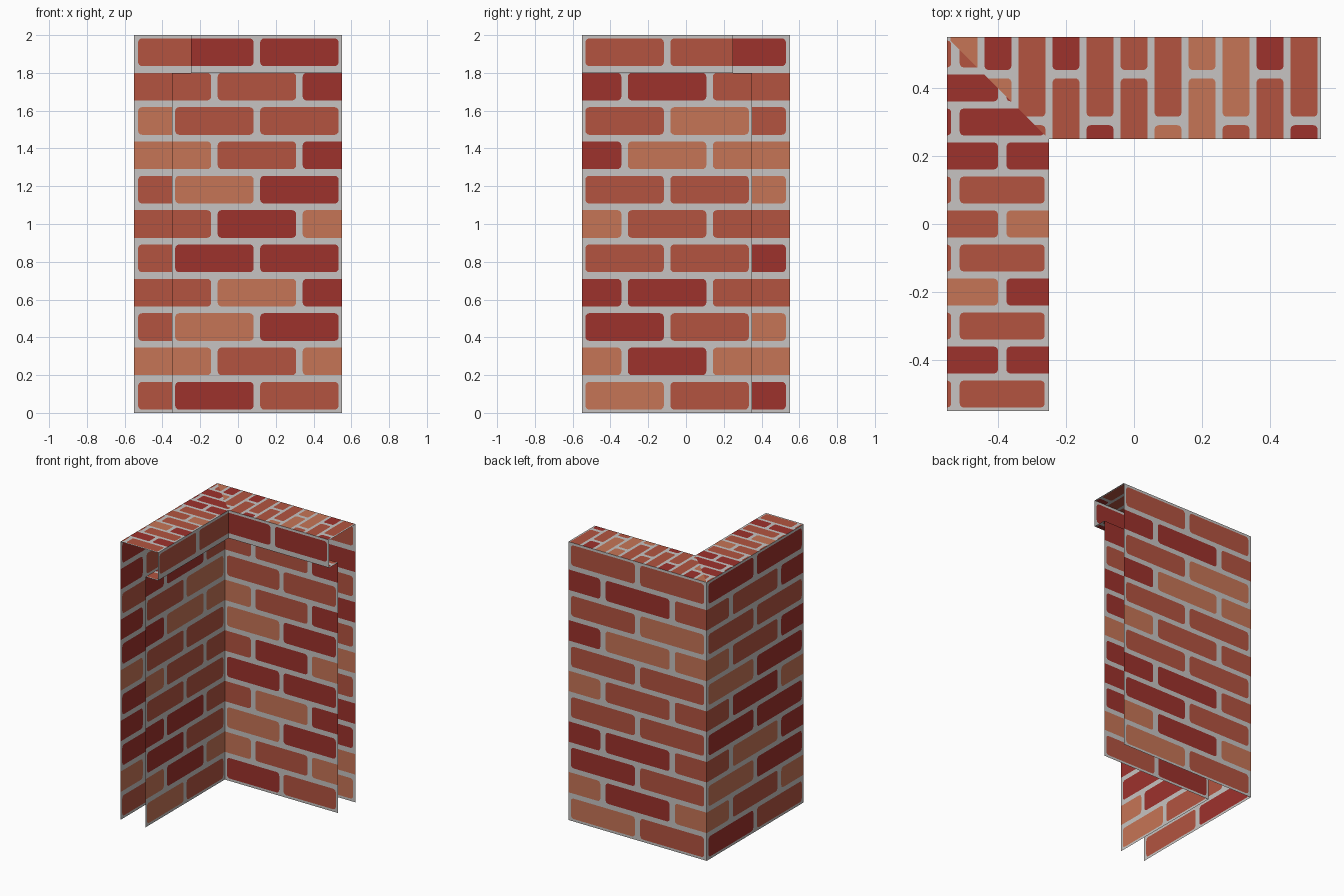
import bpy, bmesh, math
from mathutils import Vector, Matrix

if "Cube" in bpy.data.objects:
    bpy.data.objects.remove(bpy.data.objects["Cube"])


# Flat colours (sRGB turned into linear)
def material(name, rgb):
    mat = bpy.data.materials.new(name)
    lin = [((c / 255 + 0.055) / 1.055) ** 2.4 for c in rgb]
    mat.diffuse_color = (*lin, 1)
    mat.use_nodes = True
    mat.node_tree.nodes["Principled BSDF"].inputs["Base Color"].default_value = mat.diffuse_color
    return mat


MATS = [material("mortar grey", (199, 196, 194)), material("brick red", (179, 84, 64)),
        material("dark brick red", (158, 50, 44)), material("light brick orange", (198, 117, 86))]
SLOT = {"M": 1, "D": 2, "L": 3}


def brick_cell(bm, u, v, w, h, mu, mv, rad, slot):
    """One rounded brick face with its mortar surround, in the xy plane."""
    arcs, n = [], 4
    corners = [(u, v), (u + w, v), (u + w, v + h), (u, v + h)]
    cu, cv = u + w / 2, v + h / 2
    for k in range(4):
        sx, sy = (-1, 1, 1, -1)[k], (-1, -1, 1, 1)[k]
        ox, oy = cu + sx * (w / 2 - mu - rad), cv + sy * (h / 2 - mv - rad)
        arc = []
        for j in range(n + 1):
            a = math.pi + k * math.pi / 2 + j / n * math.pi / 2
            arc.append(bm.verts.new((ox + rad * math.cos(a), oy + rad * math.sin(a), 0)))
        arcs.append(arc)
    outer = [bm.verts.new((x, y, 0)) for x, y in corners]
    bm.faces.new([p for arc in arcs for p in arc]).material_index = slot
    for k in range(4):
        nxt = (k + 1) % 4
        for a, b in zip(arcs[k], arcs[k][1:]):
            bm.faces.new((outer[k], b, a))
        bm.faces.new((outer[k], outer[nxt], arcs[nxt][0], arcs[k][-1]))


def cut(bm, co, no):
    bmesh.ops.bisect_plane(bm, geom=bm.verts[:] + bm.edges[:] + bm.faces[:], dist=1e-6,
                           plane_co=co, plane_no=no, clear_outer=True)


def panel(name, origin, ua, va, w, h, rows, urange, vrange, margin, rad, miter=None, flip=False):
    """Running-bond sheet: rows of 4-letter colour codes, trimmed to a rectangle."""
    bm = bmesh.new()
    for r, code in enumerate(rows):
        if (r + 1) * h <= vrange[0]:
            continue
        for i in range(-3, 4):
            u = (i - 0.5 * (r % 2)) * w
            if u + w > urange[0] and u < urange[1]:
                brick_cell(bm, u, r * h, w, h, *margin, rad, SLOT[code[(i + 2) % 4]])
    cut(bm, (urange[0], 0, 0), (-1, 0, 0))
    cut(bm, (urange[1], 0, 0), (1, 0, 0))
    cut(bm, (0, vrange[0], 0), (0, -1, 0))
    cut(bm, (0, vrange[1], 0), (0, 1, 0))
    ua, va = Vector(ua), Vector(va)
    rot = Matrix((ua, va, ua.cross(va))).transposed().to_4x4()
    bm.transform(Matrix.Translation(origin) @ rot)
    if miter:
        cut(bm, (0, 0, 0), miter)
    bmesh.ops.remove_doubles(bm, verts=bm.verts[:], dist=1e-5)
    if flip:
        bmesh.ops.reverse_faces(bm, faces=bm.faces[:])
    me = bpy.data.meshes.new(name)
    bm.to_mesh(me)
    bm.free()
    for m in MATS:
        me.materials.append(m)
    bpy.context.collection.objects.link(bpy.data.objects.new(name, me))


# Brick colours per course, bottom to top, wrapping round the corner
COURSES = "LMDM LDLM DMLD DDML MMDD LMMD MMLD DLLM MLMM DDMM MMDD".split()
UP, H = (0, 0, 1), 2 / 11


def wall(name, origin, ua, w, urange, vrange):
    panel(name, origin, ua, UP, w, H, COURSES, urange, vrange, (w * 0.038, 0.0175), 0.022)


# Outer walls
wall("outer_back_wall", (-.55, .55, 0), (-1, 0, 0), .55, (-1.1, 0), (0, 2))
wall("outer_left_wall", (-.55, .55, 0), (0, -1, 0), .55, (0, 1.1), (0, 2))
# Inner walls
wall("inner_left_wall", (-.35, .35, 0), (0, 1, 0), .45, (-.9, 0), (0, 1.8))
wall("inner_back_wall", (-.35, .35, 0), (1, 0, 0), .45, (0, .9), (0, 1.8))
# Overhanging lip of the cap
wall("left_cap_lip", (-.25, .35, 0), (0, 1, 0), .45, (-.9, -.1), (1.8, 2))
wall("back_cap_lip", (-.35, .25, 0), (1, 0, 0), .45, (.1, .9), (1.8, 2))

# Cap top and the ledge under the overhang, mitred at the corner
BACK_CAP = "MDMM MMMD MMLM MMLL MLMM MMMM MDMM MMMD MMMM MMLD MLLL".split()
LEFT_CAP = "MMMM MMDD MMMM MMLD MMMM MMML MMMM MMDD MDDD MMDD MMMM".split()
for part, z, back_u, left_u, flip in (("cap_top", 2, (-.053, .247), (-.025, .275), False),
                                      ("cap_ledge", 1.8, (-.053, .047), (.175, .275), True)):
    panel("back_" + part, (.55, .303, z), (0, 1, 0), (-1, 0, 0), .275, .1, BACK_CAP,
          back_u, (0, 1.1), (.0125, .0105), .012, (-1, -1, 0), flip)
    panel("left_" + part, (-.525, -.55, z), (1, 0, 0), (0, 1, 0), .275, .1, LEFT_CAP,
          left_u, (0, 1.1), (.0125, .0105), .012, (1, 1, 0), flip)
